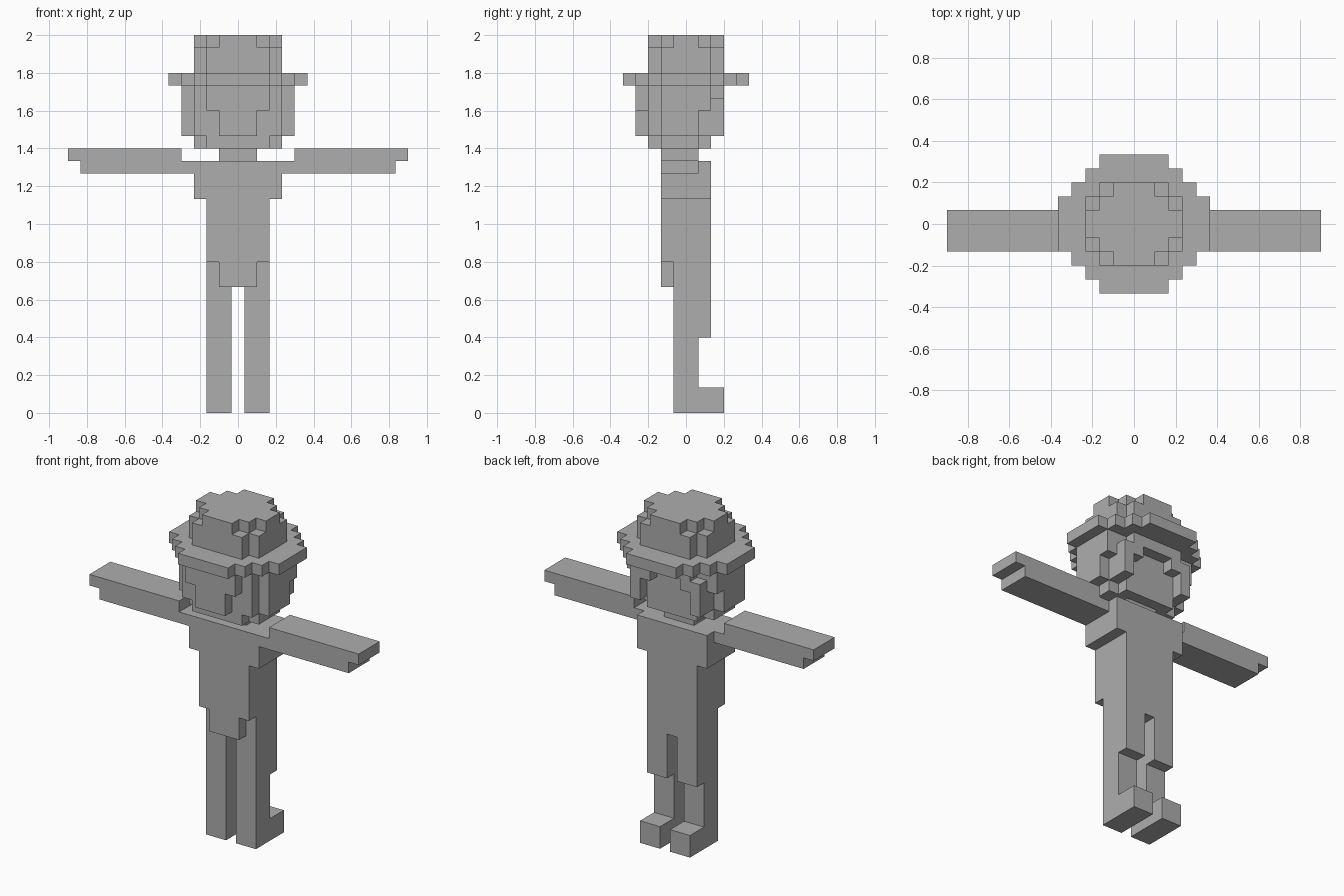
import bpy
import bmesh
from mathutils import Vector

cube = bpy.data.objects.get("Cube")
if cube:
    bpy.data.objects.remove(cube, do_unlink=True)

U = 1 / 15  # edge of one block

grey = bpy.data.materials.new("plain_grey")
grey.use_nodes = True
colour = (0.42, 0.42, 0.42, 1)
grey.diffuse_color = colour
grey.node_tree.nodes["Principled BSDF"].inputs["Base Color"].default_value = colour


def add_box(bm, x0, x1, y0, y1, z0, z1):
    lo, hi = Vector((x0, y0, z0)) * U, Vector((x1, y1, z1)) * U
    for v in bmesh.ops.create_cube(bm, size=1)["verts"]:
        v.co = Vector([(a + b) / 2 + c * (b - a) for a, b, c in zip(lo, hi, v.co)])


def part(name, boxes, mirror=False):
    """Boxes in block units as x0, x1, y0, y1, z0, z1."""
    bm = bmesh.new()
    for box in boxes:
        add_box(bm, *box)
    mesh = bpy.data.meshes.new(name)
    bm.to_mesh(mesh)
    bm.free()
    mesh.materials.append(grey)
    obj = bpy.data.objects.new(name, mesh)
    bpy.context.collection.objects.link(obj)
    if mirror:
        obj.modifiers.new("mirror", "MIRROR").use_clip = False
    return obj


def wide(half, y0, y1, z0, z1):
    """A box centred on x."""
    return (-half, half, y0, y1, z0, z1)


def stepped_disc(steps, z0, z1):
    """Rounded block outline from crossing boxes, given as half widths."""
    return [wide(hx, -hy, hy, z0, z1) for hx, hy in steps]


# Legs with thicker thighs and long feet
part("legs", [(0.5, 2.5, -1, 1, 0, 10), (0.5, 2.5, -1, 2, 6, 10)], mirror=True)
part("feet", [(0.5, 2.5, -1, 3, 0, 2)], mirror=True)

# Body
part("hips", [wide(2.5, -1, 2, 10, 12), wide(1.5, -2, 0, 10, 12)])
part("torso", [wide(2.5, -2, 2, 12, 17)])
part("shoulders", [wide(3.5, -2, 2, 17, 20)])
part("neck", [wide(1.5, -1, 1, 20, 21)])

# Outstretched arms
part("arms", [(3.5, 12.5, -2, 1, 19, 20), (4.5, 13.5, -2, 1, 20, 21)], mirror=True)

# Head
part("chin", [wide(2.5, -3, 2, 21, 22), wide(3.5, -2, 1, 21, 22)])
part("head", [wide(3.5, -3, 2, 22, 26)])

# Hair around the head and framing the face
part("side_hair", [wide(4.5, -2, 1, 22, 24), wide(4.5, -2, 2, 24, 26)])
part("rear_hair", [wide(1.5, -4, -3, 22, 24), wide(2.5, -4, -3, 24, 26)])
part("fringe", [wide(2.5, 2, 3, 25, 26)])
part("face_locks", [(2.5, 3.5, 2, 3, 22, 25), (1.5, 2.5, 2, 3, 24, 25)], mirror=True)

# Hat
part("hat_brim", stepped_disc([(2.5, 5), (3.5, 4), (4.5, 3), (5.5, 2)], 26, 27))
part("hat_crown", stepped_disc([(2.5, 3), (3.5, 2)], 27, 29))
part("hat_top", stepped_disc([(1.5, 3), (2.5, 2), (3.5, 1)], 29, 30))
